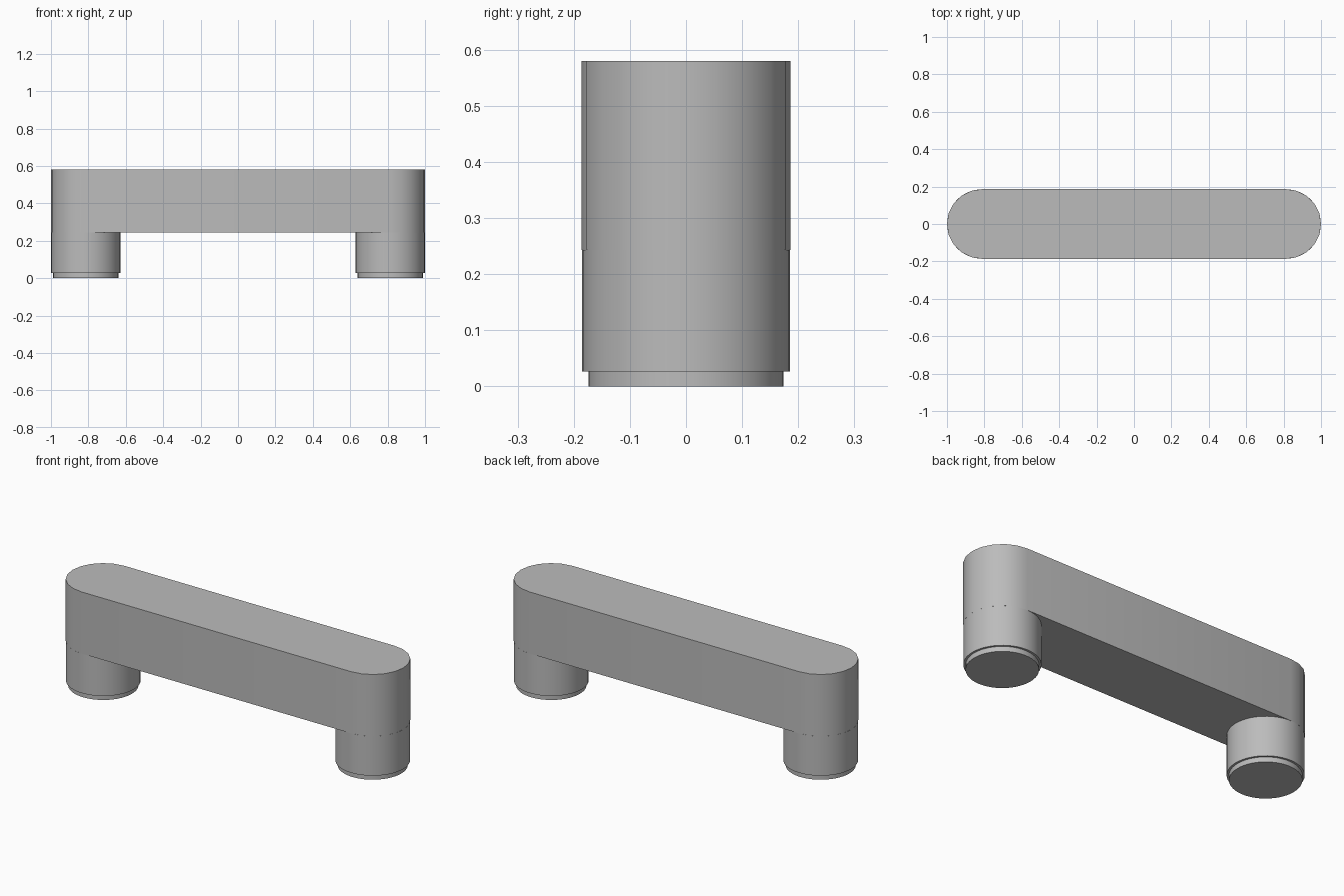
import bpy, bmesh
from math import pi, sin, cos, radians

cube = bpy.data.objects.get("Cube")
if cube:
    bpy.data.objects.remove(cube, do_unlink=True)

# Single satin grey
grey = bpy.data.materials.new("satin_grey")
grey.use_nodes = True
colour = (0.5, 0.5, 0.5, 1)
grey.diffuse_color = colour
grey.node_tree.nodes["Principled BSDF"].inputs["Base Color"].default_value = colour

END_X = 0.814        # centre of each rounded end
BAR_BOTTOM, BAR_TOP = 0.243, 0.58
FOOT_TOP = 0.027


def prism(name, outline, bottom, top):
    """Extrude a flat outline upwards into a smooth-sided solid."""
    bm = bmesh.new()
    face = bm.faces.new([bm.verts.new((x, y, bottom)) for x, y in outline])
    up = bmesh.ops.extrude_face_region(bm, geom=[face])["geom"]
    bmesh.ops.translate(bm, vec=(0, 0, top - bottom),
                        verts=[v for v in up if isinstance(v, bmesh.types.BMVert)])
    bmesh.ops.recalc_face_normals(bm, faces=bm.faces)
    mesh = bpy.data.meshes.new(name)
    bm.to_mesh(mesh)
    bm.free()
    mesh.materials.append(grey)
    obj = bpy.data.objects.new(name, mesh)
    bpy.context.collection.objects.link(obj)
    bpy.ops.object.select_all(action='DESELECT')
    obj.select_set(True)
    bpy.context.view_layer.objects.active = obj
    bpy.ops.object.shade_smooth_by_angle(angle=radians(30))
    return obj


def arc(cx, radius, start, sweep, steps):
    return [(cx + radius * cos(start + sweep * i / steps),
             radius * sin(start + sweep * i / steps)) for i in range(steps + 1)]


# Grip bar with half-round ends
prism("grip_bar",
      arc(END_X, 0.186, -pi / 2, pi, 10) + arc(-END_X, 0.186, pi / 2, pi, 10),
      BAR_BOTTOM, BAR_TOP)

# Round posts, each standing on a slightly narrower foot
for side, sign in (("left", 1), ("right", -1)):
    x = sign * END_X
    prism(side + "_post", arc(x, 0.185, 0, 2 * pi, 48)[:-1], FOOT_TOP, BAR_BOTTOM)
    prism(side + "_foot", arc(x, 0.174, 0, 2 * pi, 48)[:-1], 0, FOOT_TOP)
